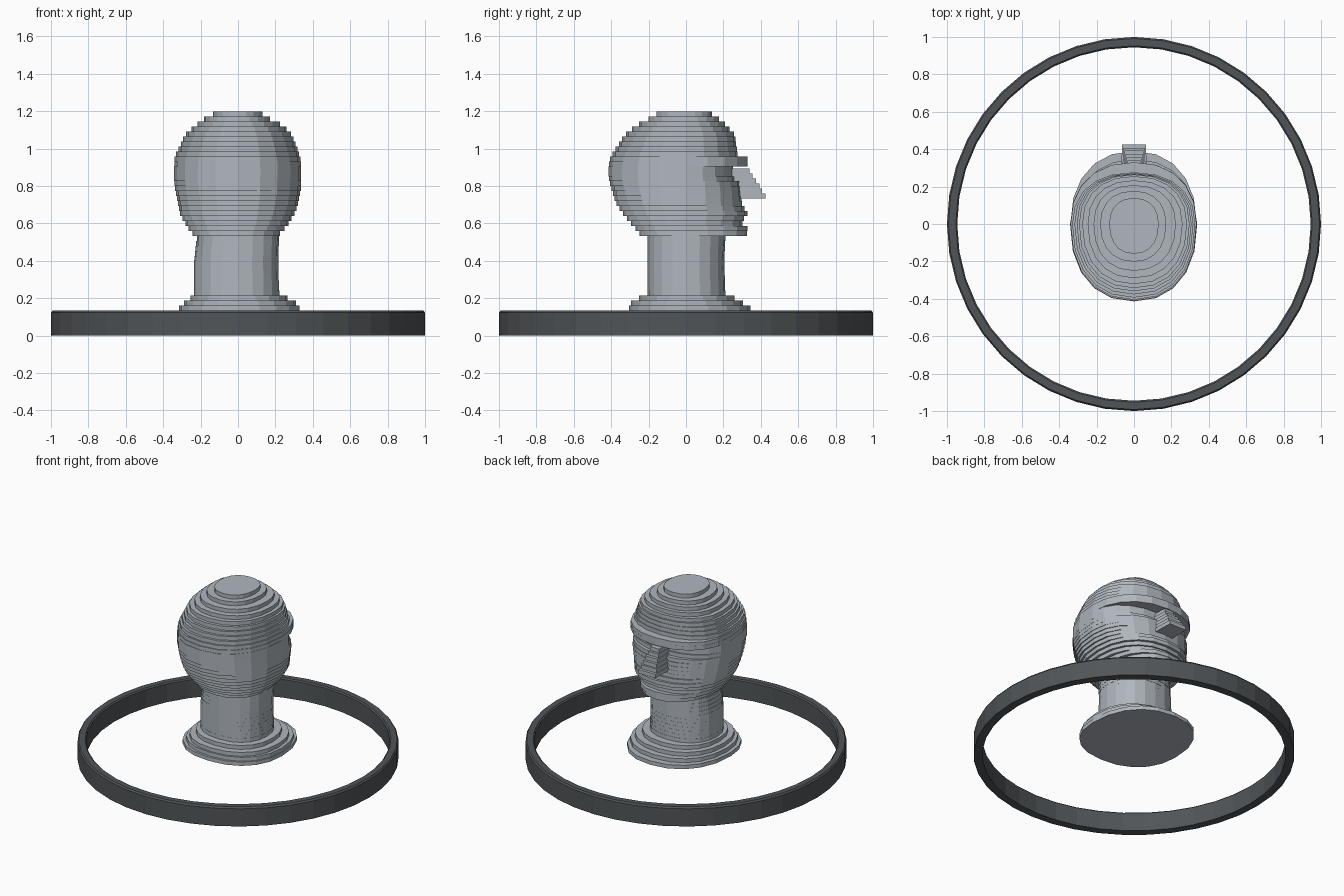
import bpy, bmesh, math

if "Cube" in bpy.data.objects:
    bpy.data.objects.remove(bpy.data.objects["Cube"])


def material(name, colour):
    m = bpy.data.materials.new(name)
    m.diffuse_color = (*colour, 1)
    m.use_nodes = True
    m.node_tree.nodes["Principled BSDF"].inputs["Base Color"].default_value = m.diffuse_color
    return m


grey = material("light grey", (0.43, 0.47, 0.51))
dark = material("charcoal", (0.082, 0.09, 0.096))


def add_object(name, bm, mat):
    bmesh.ops.recalc_face_normals(bm, faces=bm.faces[:])
    me = bpy.data.meshes.new(name)
    bm.to_mesh(me)
    bm.free()
    me.materials.append(mat)
    ob = bpy.data.objects.new(name, me)
    bpy.context.collection.objects.link(ob)
    return ob


def slab(bm, bottom, top, z0, z1):
    """Flat layer between two outlines."""
    lo = [bm.verts.new((x, y, z0)) for x, y in bottom]
    hi = [bm.verts.new((x, y, z1)) for x, y in top]
    bm.faces.new(lo[::-1])
    bm.faces.new(hi)
    n = len(lo)
    for i in range(n):
        bm.faces.new((lo[i], lo[(i + 1) % n], hi[(i + 1) % n], hi[i]))


# Head profile: height, reach to the left, right, back, face
PROFILE = [
    (.121, .34, .335, .32, .39), (.148, .315, .33, .305, .345),
    (.174, .29, .31, .295, .305), (.201, .255, .265, .25, .26),
    (.228, .235, .22, .205, .21), (.40, .235, .215, .205, .205),
    (.521, .22, .22, .205, .21), (.547, .245, .225, .25, .33),
    (.574, .265, .25, .27, .33), (.605, .285, .275, .30, .295),
    (.65, .31, .30, .335, .33), (.70, .32, .32, .37, .30),
    (.77, .335, .335, .395, .295), (.825, .34, .337, .41, .285),
    (.845, .342, .338, .413, .25), (.893, .342, .338, .414, .25),
    (.915, .341, .337, .412, .33), (.945, .339, .334, .405, .33),
    (.972, .33, .327, .393, .275), (1.07, .285, .29, .33, .262),
    (1.12, .23, .245, .27, .22), (1.155, .185, .175, .205, .18),
    (1.185, .13, .13, .157, .137),
]
COUNT, Z0, Z1 = 41, .108, 1.197
STEP = (Z1 - Z0) / COUNT


def reach(z):
    z = min(max(z, PROFILE[0][0]), PROFILE[-1][0])
    for a, b in zip(PROFILE, PROFILE[1:]):
        if z <= b[0]:
            t = (z - a[0]) / (b[0] - a[0])
            return [p + (q - p) * t for p, q in zip(a[1:], b[1:])]


def outline(z, sides=20, power=2.25):
    left, right, back, face = reach(z)
    pts = []
    for i in range(sides):
        a = math.tau * i / sides
        c, s = math.cos(a), math.sin(a)
        x = math.copysign(abs(c) ** (2 / power), c) * (right if c > 0 else left)
        y = math.copysign(abs(s) ** (2 / power), s) * (face if s > 0 else back)
        pts.append((x, y))
    return pts


# Head, neck and shoulders as stacked layers
bm = bmesh.new()
for k in range(COUNT):
    z = Z0 + k * STEP
    ring = outline(z + STEP / 2)
    slab(bm, ring, ring, z, z + STEP)
add_object("layered_head", bm, grey)

# Nose: stepped layers that narrow towards the bridge
bm = bmesh.new()
tips = [.425, .405, .392, .375, .355, .34]
for k, tip in enumerate(tips):
    w = .07 - .006 * k
    box = [(-w, .2), (w, .2), (w - .006, tip), (-w + .006, tip)]
    z = .733 + k * STEP
    slab(bm, box, box, z, z + STEP)
add_object("nose", bm, grey)

# Surrounding hoop with softened rims
section = [(.945, 0), (.998, 0), (1, .004), (1, .122), (.992, .133),
           (.953, .133), (.945, .125)]
SEG = 40
bm = bmesh.new()
rings = [[bm.verts.new((r * math.cos(math.tau * i / SEG),
                        r * math.sin(math.tau * i / SEG), z))
          for r, z in section] for i in range(SEG)]
n = len(section)
for i in range(SEG):
    a, b = rings[i], rings[(i + 1) % SEG]
    for j in range(n):
        bm.faces.new((a[j], b[j], b[(j + 1) % n], a[(j + 1) % n]))
add_object("base_hoop", bm, dark)
